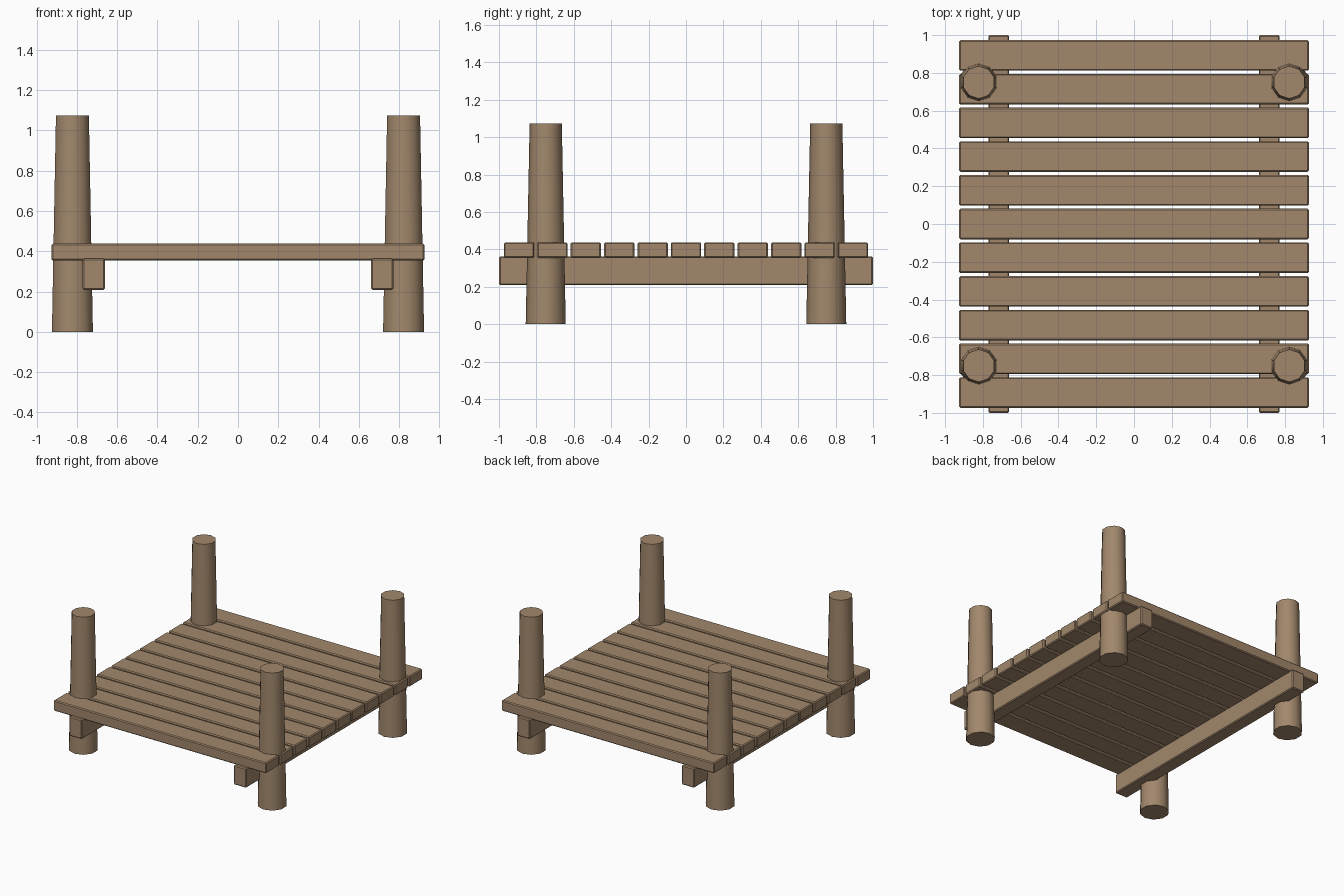
import bpy
import math

if "Cube" in bpy.data.objects:
    bpy.data.objects.remove(bpy.data.objects["Cube"])

wood = bpy.data.materials.new("weathered_wood")
wood.diffuse_color = (0.36, 0.245, 0.15, 1.0)
wood.use_nodes = True
wood.node_tree.nodes["Principled BSDF"].inputs["Base Color"].default_value = wood.diffuse_color


def board(name, center, size):
    """Box with slightly softened edges."""
    bpy.ops.mesh.primitive_cube_add(size=1, location=center)
    obj = bpy.context.object
    obj.name = name
    obj.scale = size
    bpy.ops.object.transform_apply(location=False, rotation=False, scale=True)
    obj.data.materials.append(wood)
    bevel = obj.modifiers.new("edge_bevel", 'BEVEL')
    bevel.width = 0.007
    bevel.segments = 1


def post(name, x, y):
    """Tapered ten-sided log, smooth around the sides."""
    height = 1.073
    bpy.ops.mesh.primitive_cone_add(vertices=10, radius1=0.107, radius2=0.086,
                                    depth=height, location=(x, y, height / 2))
    obj = bpy.context.object
    obj.name = name
    obj.data.materials.append(wood)
    bpy.ops.object.shade_smooth_by_angle(angle=math.radians(45))


# Deck planks, laid crosswise
for i in range(11):
    board(f"deck_plank_{i + 1}", (0, (i - 5) * 0.1785, 0.396), (1.852, 0.162, 0.083))

# Support beams and corner posts, mirrored left and right
for side, sx in (("left", -1), ("right", 1)):
    board(f"support_beam_{side}", (sx * 0.716, 0, 0.286), (0.11, 2.0, 0.154))
    for end, sy in (("front", -1), ("back", 1)):
        post(f"post_{end}_{side}", sx * 0.822, sy * 0.75)
